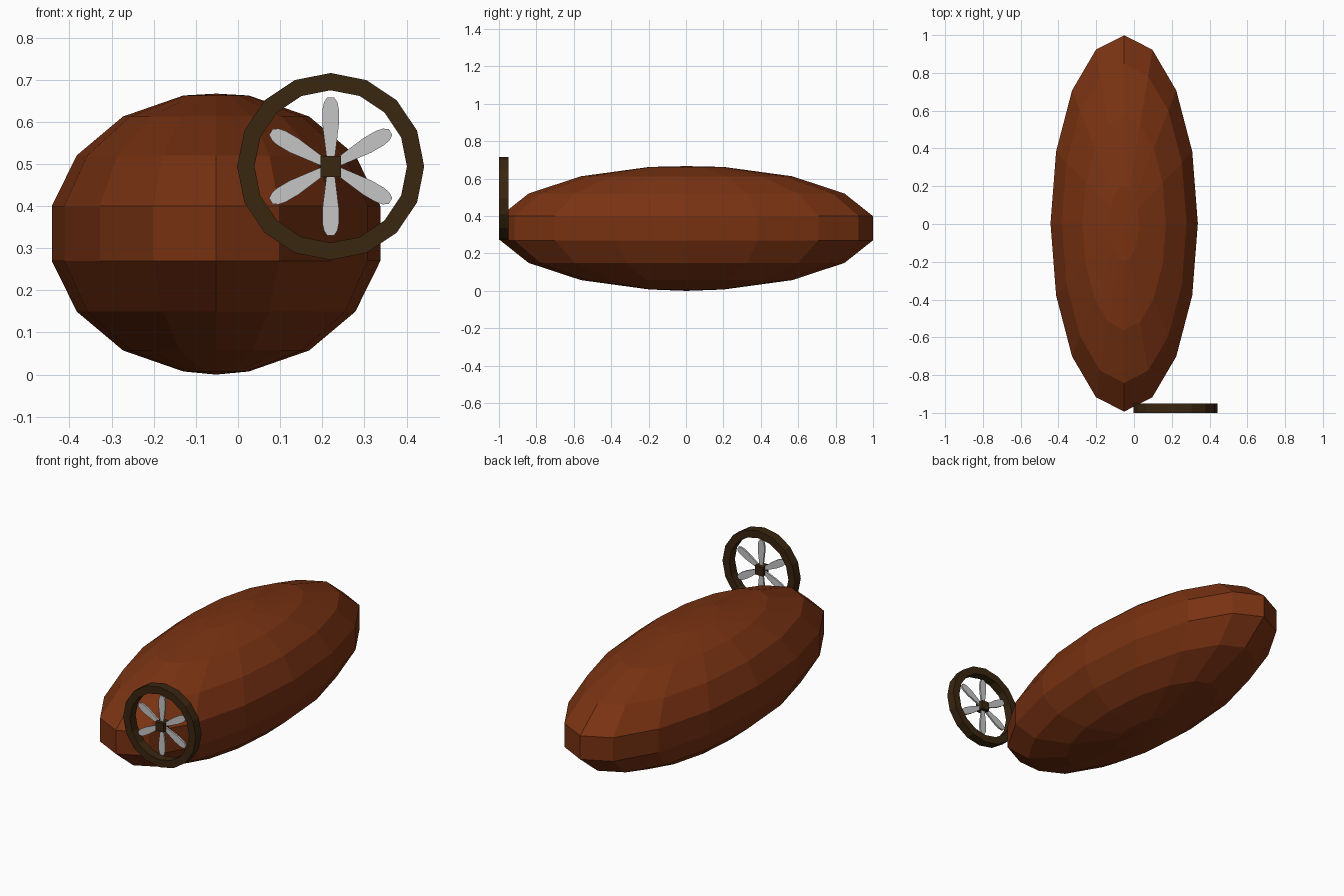
import bpy, bmesh, math
from mathutils import Matrix, Vector

if "Cube" in bpy.data.objects:
    bpy.data.objects.remove(bpy.data.objects["Cube"])


def material(name, color):
    m = bpy.data.materials.new(name)
    m.diffuse_color = (*color, 1)
    m.use_nodes = True
    m.node_tree.nodes["Principled BSDF"].inputs["Base Color"].default_value = m.diffuse_color
    return m


BROWN = material("rust brown", (0.19, 0.032, 0.006))
DARK = material("dark wood", (0.042, 0.019, 0.005))
GREY = material("light grey", (0.56, 0.56, 0.56))


def finish(name, bm, mat):
    bmesh.ops.recalc_face_normals(bm, faces=bm.faces)
    me = bpy.data.meshes.new(name)
    bm.to_mesh(me)
    bm.free()
    me.materials.append(mat)
    ob = bpy.data.objects.new(name, me)
    bpy.context.collection.objects.link(ob)
    return ob


# Body: 16-sided faceted ellipsoid with a flat band round the equator
def make_body():
    bm = bmesh.new()
    n, cx, cy, cz = 16, -0.052, 0.003, 0.335
    rings = []
    for k in range(8):
        lat = math.radians(-78.75 + 22.5 * k)
        s = math.cos(lat) / math.cos(math.radians(11.25))
        rings.append([bm.verts.new((cx + 0.39 * s * math.cos(math.tau * i / n),
                                    cy + 0.996 * s * math.sin(math.tau * i / n),
                                    cz + 0.334 * math.sin(lat))) for i in range(n)])
    for a, b in zip(rings, rings[1:]):
        for i in range(n):
            j = (i + 1) % n
            bm.faces.new((a[i], a[j], b[j], b[i]))
    for ring, z in ((rings[0], 0.0), (rings[-1], 0.667)):
        pole = bm.verts.new((cx, cy, z))
        for i in range(n):
            bm.faces.new((ring[i], ring[(i + 1) % n], pole))
    finish("body", bm, BROWN)


HUB = Vector((0.22, -0.975, 0.494))


# Propeller guard: 16-sided ring with a square section
def make_ring():
    bm = bmesh.new()
    n = 16
    section = [(0.222, -0.025), (0.222, 0.025), (0.181, 0.025), (0.181, -0.025)]
    loops = []
    for i in range(n):
        a = math.tau * i / n
        loops.append([bm.verts.new(HUB + Vector((r * math.cos(a), y, r * math.sin(a))))
                      for r, y in section])
    for i in range(n):
        p, q = loops[i], loops[(i + 1) % n]
        for k in range(4):
            m = (k + 1) % 4
            bm.faces.new((p[k], p[m], q[m], q[k]))
    finish("guard_ring", bm, DARK)


# Hub: small cube
def make_hub():
    bm = bmesh.new()
    bmesh.ops.create_cube(bm, size=0.049, matrix=Matrix.Translation(HUB))
    finish("hub", bm, DARK)


# Blades: thin paddles, six round the hub
def make_blade(index):
    bm = bmesh.new()
    half = [(0.009, 0.015), (0.014, 0.055), (0.0195, 0.10), (0.0195, 0.135),
            (0.016, 0.152), (0.008, 0.164)]
    outline = half + [(-x, z) for x, z in reversed(half)]
    rot = Matrix.Rotation(math.tau * index / 6, 3, 'Y')
    front, back = ([bm.verts.new(HUB + rot @ Vector((x, y, z))) for x, z in outline]
                   for y in (-0.005, 0.005))
    bm.faces.new(front)
    bm.faces.new(back)
    for i in range(len(outline)):
        j = (i + 1) % len(outline)
        bm.faces.new((front[i], front[j], back[j], back[i]))
    finish(f"blade_{index + 1}", bm, GREY)


make_body()
make_ring()
make_hub()
for b in range(6):
    make_blade(b)
